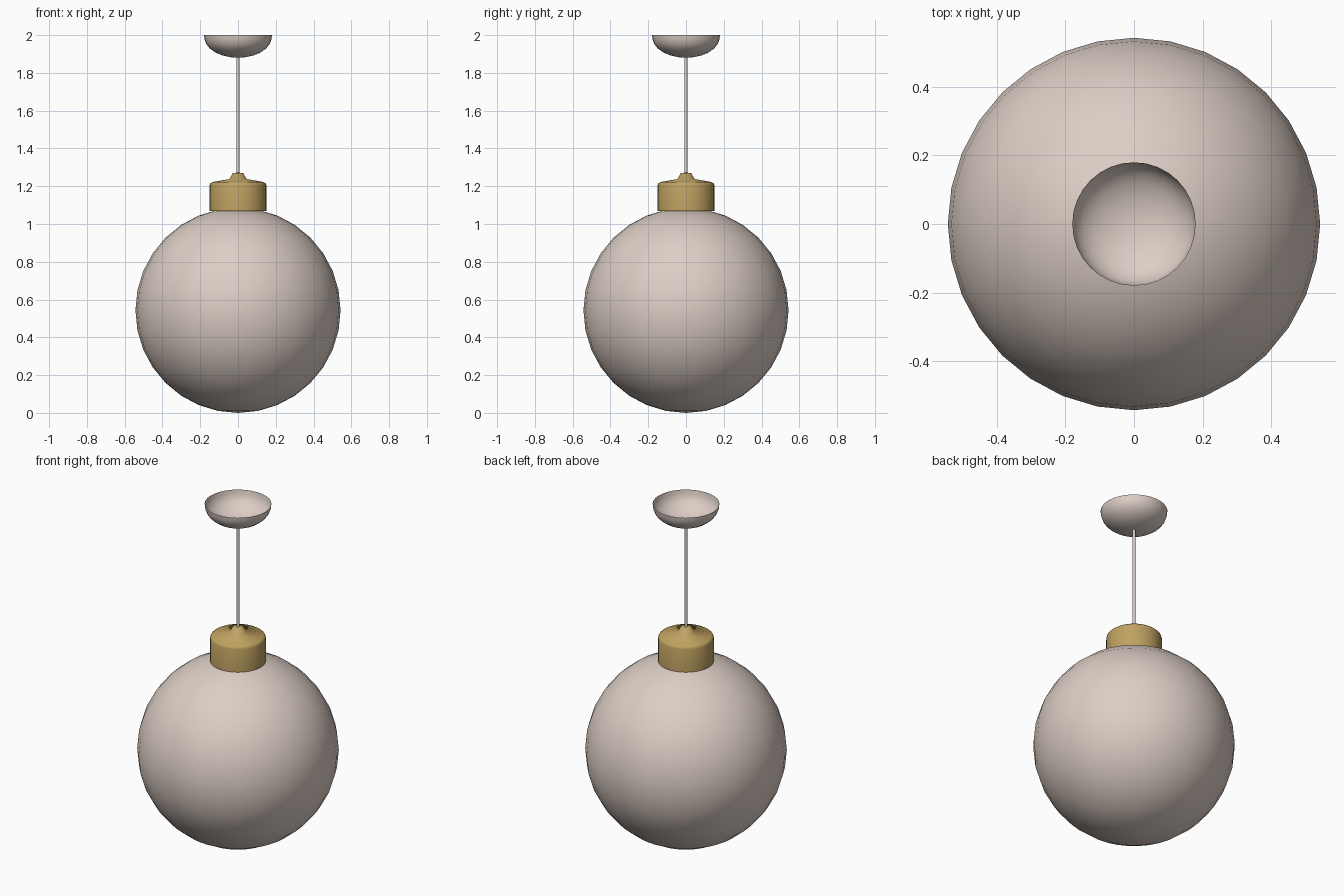
import bpy
import bmesh
from math import cos, sin, pi, radians

cube = bpy.data.objects.get("Cube")
if cube:
    bpy.data.objects.remove(cube, do_unlink=True)


def material(name, color):
    m = bpy.data.materials.new(name)
    m.use_nodes = True
    m.diffuse_color = color
    m.node_tree.nodes["Principled BSDF"].inputs["Base Color"].default_value = color
    return m


def lathe(name, profile, mat, segments=32, sharp_angle=50):
    """Spin an (radius, height) profile, listed bottom to top, around z."""
    bm = bmesh.new()
    verts = [bm.verts.new((r, 0, z)) for r, z in profile]
    edges = [bm.edges.new(pair) for pair in zip(verts, verts[1:])]
    bmesh.ops.spin(bm, geom=verts + edges, cent=(0, 0, 0), axis=(0, 0, 1),
                   angle=2 * pi, steps=segments, use_duplicate=False)
    bmesh.ops.remove_doubles(bm, verts=bm.verts, dist=0.0005)
    bmesh.ops.recalc_face_normals(bm, faces=bm.faces)
    # Open shells: make sure the outside faces outward
    side = max(bm.faces, key=lambda f: f.calc_center_median().xy.length)
    if side.normal.xy.dot(side.calc_center_median().xy) < 0:
        bmesh.ops.reverse_faces(bm, faces=bm.faces)
    mesh = bpy.data.meshes.new(name)
    bm.to_mesh(mesh)
    bm.free()
    mesh.materials.append(mat)
    obj = bpy.data.objects.new(name, mesh)
    bpy.context.collection.objects.link(obj)
    bpy.ops.object.select_all(action='DESELECT')
    obj.select_set(True)
    bpy.context.view_layer.objects.active = obj
    bpy.ops.object.shade_smooth_by_angle(angle=radians(sharp_angle))
    return obj


pale = material("warm_pale_grey", (0.72, 0.62, 0.56, 1))
brass = material("brass", (0.52, 0.36, 0.12, 1))

# Glass globe
R = 0.543
rings = 16
globe = [(R * sin(pi * i / rings), R - R * cos(pi * i / rings))
         for i in range(rings + 1)]
lathe("globe_shade", globe, pale)

# Brass cap with rounded shoulder and cord nub
lathe("brass_cap", [(0.15, 1.068), (0.15, 1.205), (0.147, 1.214),
                    (0.137, 1.222), (0.045, 1.238), (0.028, 1.27),
                    (0, 1.272)], brass, sharp_angle=80)

# Cord
lathe("cord", [(0.008, 1.26), (0.008, 1.89)], pale, segments=12)

# Ceiling canopy: open bowl
lathe("ceiling_canopy", [(0, 1.88), (0.04, 1.883), (0.08, 1.892),
                         (0.12, 1.908), (0.15, 1.93), (0.168, 1.953),
                         (0.177, 1.977), (0.18, 2.0)], pale)
